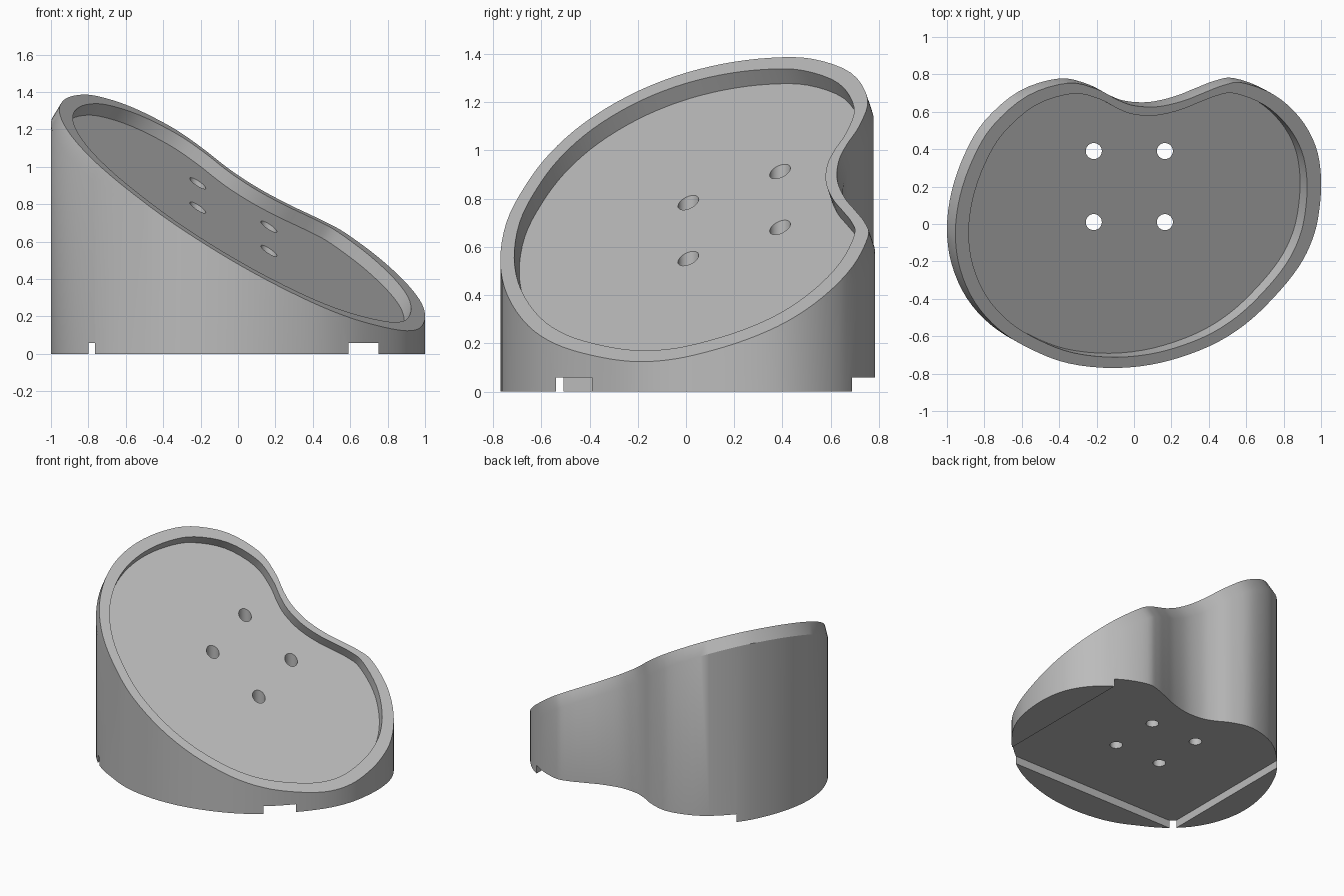
import bpy
import bmesh
from mathutils import Vector

if "Cube" in bpy.data.objects:
    bpy.data.objects.remove(bpy.data.objects["Cube"], do_unlink=True)

# Single plain material
grey = bpy.data.materials.new("light grey")
grey.use_nodes = True
grey.diffuse_color = (0.5, 0.5, 0.5, 1)
grey.node_tree.nodes["Principled BSDF"].inputs["Base Color"].default_value = (0.5, 0.5, 0.5, 1)

# Slanted top plane and its normal
SLOPE_X, SLOPE_Y, HEIGHT = -0.61, 0.34, 0.74
NORMAL = Vector((-SLOPE_X, -SLOPE_Y, 1)).normalized()
TRAY_THICKNESS, POCKET_DEPTH, INNER_SCALE = 0.09, 0.075, 0.925

# Kidney outline, counter-clockwise from the back right lobe
KIDNEY = [(0.58, 0.755), (0.48, 0.742), (0.37, 0.70), (0.26, 0.657), (0.125, 0.627),
          (0.0, 0.633), (-0.09, 0.665), (-0.2, 0.722), (-0.355, 0.753), (-0.57, 0.685),
          (-0.755, 0.525), (-0.86, 0.35), (-0.93, 0.15), (-0.955, -0.05), (-0.93, -0.24),
          (-0.85, -0.42), (-0.72, -0.565), (-0.55, -0.67), (-0.35, -0.745), (-0.1, -0.77),
          (0.15, -0.74), (0.4, -0.655), (0.59, -0.54), (0.75, -0.39), (0.88, -0.23),
          (0.955, -0.08), (0.99, 0.07), (1.0, 0.25), (0.97, 0.42), (0.885, 0.57), (0.75, 0.69)]


def smooth_loop(points, steps):
    """Closed Catmull-Rom curve through the points."""
    pts = [Vector(p) for p in points]
    n = len(pts)
    loop = []
    for i in range(n):
        a, b, c, d = (pts[(i + k) % n] for k in (-1, 0, 1, 2))
        for s in range(steps):
            t = s / steps
            loop.append(0.5 * (2 * b + (c - a) * t + (2 * a - 5 * b + 4 * c - d) * t ** 2
                               + (3 * b - a - 3 * c + d) * t ** 3))
    return loop


def on_plane(p):
    return Vector((p.x, p.y, HEIGHT + SLOPE_X * p.x + SLOPE_Y * p.y))


def make_object(name, bm):
    bmesh.ops.recalc_face_normals(bm, faces=bm.faces)
    mesh = bpy.data.meshes.new(name)
    bm.to_mesh(mesh)
    bm.free()
    mesh.materials.append(grey)
    obj = bpy.data.objects.new(name, mesh)
    bpy.context.collection.objects.link(obj)
    return obj


# Rings: rim, underside of the tilted tray, ground, inner rim, pocket floor
outline = smooth_loop(KIDNEY, 4)
count = len(outline)
rim = [on_plane(p) for p in outline]
side = []
for i, p in enumerate(rim):
    along = outline[(i + 1) % count] - outline[i - 1]
    outward = Vector((along.y, -along.x)).normalized()
    overhangs = outward.dot(NORMAL.xy) > 0.04
    side.append(p.copy() if overhangs else p - NORMAL * TRAY_THICKNESS)
ground = [Vector((p.x, p.y, 0)) for p in side]
inner = [on_plane(p * INNER_SCALE) for p in outline]
floor = [p - NORMAL * POCKET_DEPTH for p in inner]

bm = bmesh.new()
rings = [[bm.verts.new(p) for p in ring] for ring in (ground, side, rim, inner, floor)]
for low, high in zip(rings, rings[1:]):
    for i in range(count):
        j = (i + 1) % count
        bm.faces.new((low[i], low[j], high[j], high[i]))
bm.faces.new(rings[0])
bm.faces.new(rings[-1])
bmesh.ops.remove_doubles(bm, verts=bm.verts, dist=0.0001)
body = make_object("slanted_tray", bm)


def cut(cutter):
    cutter.hide_render = True
    mod = body.modifiers.new("cut", "BOOLEAN")
    mod.operation = "DIFFERENCE"
    mod.solver = "EXACT"
    mod.object = cutter
    bpy.context.view_layer.objects.active = body
    bpy.ops.object.modifier_apply(modifier=mod.name)
    bpy.data.objects.remove(cutter, do_unlink=True)


# Underside recess, open to the back and the left side corner
bm = bmesh.new()
bmesh.ops.create_cube(bm, size=1)
for v in bm.verts:
    v.co = Vector((0.75 if v.co.x > 0 else -0.8,
                   1.2 if v.co.y > 0 else -0.54,
                   0.058 if v.co.z > 0 else -0.2))
cut(make_object("recess_cutter", bm))

# Four vertical screw holes
for x in (-0.215, 0.165):
    for y in (0.01, 0.39):
        bm = bmesh.new()
        bmesh.ops.create_cone(bm, cap_ends=True, segments=32, radius1=0.043,
                              radius2=0.043, depth=4)
        bmesh.ops.translate(bm, verts=bm.verts, vec=(x, y, 0))
        cut(make_object("hole_cutter", bm))

bpy.ops.object.select_all(action="DESELECT")
body.select_set(True)
bpy.context.view_layer.objects.active = body
bpy.ops.object.shade_smooth_by_angle(angle=0.5)
